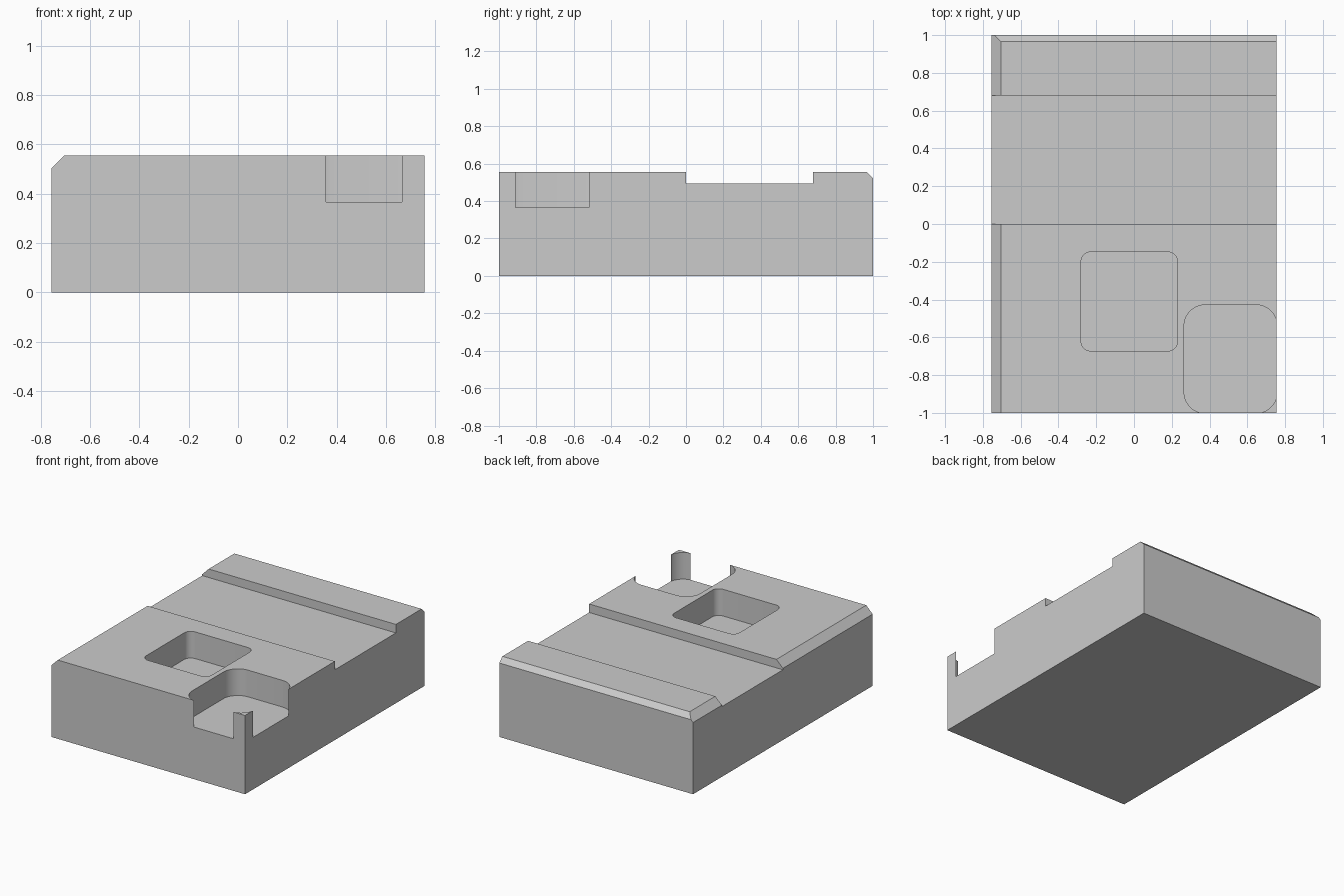
import bpy
import bmesh
from math import sin, cos, pi
from mathutils import Vector

cube = bpy.data.objects.get("Cube")
if cube:
    bpy.data.objects.remove(cube, do_unlink=True)

W, L, H = 0.755, 1.0, 0.555      # half width, half length, height
POCKET_FLOOR = 0.367

grey = bpy.data.materials.new("light grey")
grey.use_nodes = True
grey.diffuse_color = (0.6, 0.6, 0.6, 1)
grey.node_tree.nodes["Principled BSDF"].inputs["Base Color"].default_value = (0.6, 0.6, 0.6, 1)


def prism(name, outline, sweep):
    """Extrude a planar outline along a vector into a closed solid."""
    bm = bmesh.new()
    face = bm.faces.new([bm.verts.new(p) for p in outline])
    ext = bmesh.ops.extrude_face_region(bm, geom=[face], use_keep_orig=True)
    moved = [g for g in ext["geom"] if isinstance(g, bmesh.types.BMVert)]
    bmesh.ops.translate(bm, verts=moved, vec=Vector(sweep))
    bmesh.ops.recalc_face_normals(bm, faces=bm.faces[:])
    mesh = bpy.data.meshes.new(name)
    bm.to_mesh(mesh)
    bm.free()
    mesh.materials.append(grey)
    obj = bpy.data.objects.new(name, mesh)
    bpy.context.collection.objects.link(obj)
    return obj


def rounded_rect(x0, x1, y0, y1, r, z, steps=10):
    """Outline of a rectangle with rounded corners."""
    centres = [(x1 - r, y1 - r), (x0 + r, y1 - r), (x0 + r, y0 + r), (x1 - r, y0 + r)]
    points = []
    for quarter, (cx, cy) in enumerate(centres):
        for i in range(steps + 1):
            a = (quarter + i / steps) * pi / 2
            points.append((cx + r * cos(a), cy + r * sin(a), z))
    return points


def cut(target, cutter):
    """Subtract the cutter from the target and discard it."""
    cutter.hide_render = True
    mod = target.modifiers.new("cut", "BOOLEAN")
    mod.operation = "DIFFERENCE"
    mod.solver = "EXACT"
    mod.object = cutter
    bpy.context.view_layer.objects.active = target
    bpy.ops.object.modifier_apply(modifier=mod.name)
    bpy.data.objects.remove(cutter, do_unlink=True)


# Main block, with the long left edge chamfered in its profile
side = 0.05
block = prism("block", [(-W, -L, 0), (W, -L, 0), (W, -L, H),
                        (-W + side, -L, H), (-W, -L, H - side)], (0, 2 * L, 0))

# Channel across the full width
channel = [(-1, 0, 0.495), (-1, 0.68, 0.495), (-1, 0.68, 1), (-1, 0, 1)]
cut(block, prism("channel_cutter", channel, (2, 0, 0)))

# Chamfer along the back top edge
back, over = 0.034, 0.1
wedge = [(-1, L - back - over, H + over), (-1, L + over, H - back - over),
         (-1, L + over, H + over)]
cut(block, prism("back_chamfer_cutter", wedge, (2, 0, 0)))

# Closed pocket, and the corner pocket that breaks through two sides
pockets = {"centre_pocket_cutter": (-0.28, 0.23, -0.672, -0.148, 0.05),
           "corner_pocket_cutter": (0.265, 0.7575, -1.002, -0.428, 0.112)}
for name, dims in pockets.items():
    cut(block, prism(name, rounded_rect(*dims, POCKET_FLOOR), (0, 0, 0.5)))

# Smooth the pocket corners, keep every other edge crisp
bpy.ops.object.select_all(action="DESELECT")
block.select_set(True)
bpy.context.view_layer.objects.active = block
bpy.ops.object.shade_smooth_by_angle(angle=pi / 6)
